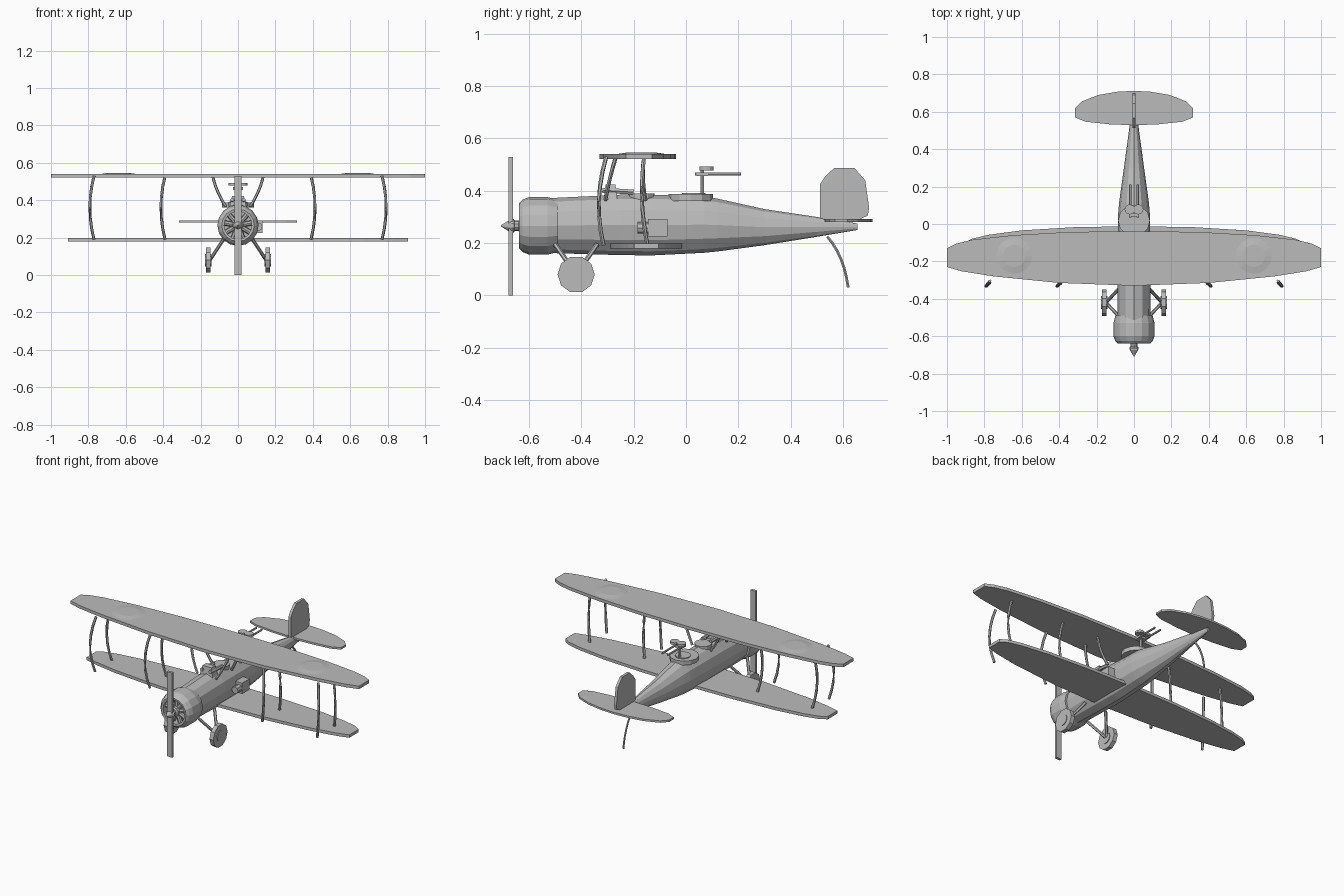
import bpy, bmesh, math
from mathutils import Vector, Matrix

if "Cube" in bpy.data.objects:
    bpy.data.objects.remove(bpy.data.objects["Cube"])

grey = bpy.data.materials.new("plain grey")
grey.diffuse_color = (0.5, 0.5, 0.5, 1)
grey.use_nodes = True
grey.node_tree.nodes["Principled BSDF"].inputs["Base Color"].default_value = grey.diffuse_color


def finish(name, bm):
    bmesh.ops.recalc_face_normals(bm, faces=bm.faces)
    me = bpy.data.meshes.new(name)
    bm.to_mesh(me)
    bm.free()
    me.materials.append(grey)
    ob = bpy.data.objects.new(name, me)
    bpy.context.collection.objects.link(ob)
    return ob


def loft(name, stations, n=12):
    """Elliptical rings along y: (y, top z, bottom z, half width)."""
    bm = bmesh.new()
    rings = []
    for y, top, bot, w in stations:
        c, h = (top + bot) / 2, (top - bot) / 2
        rings.append([bm.verts.new((w * math.sin(math.tau * i / n), y,
                                    c + h * math.cos(math.tau * i / n))) for i in range(n)])
    for a, b in zip(rings, rings[1:]):
        for i in range(n):
            j = (i + 1) % n
            bm.faces.new((a[i], a[j], b[j], b[i]))
    bm.faces.new(rings[0])
    bm.faces.new(rings[-1])
    return finish(name, bm)


def lathe(name, profile, cz=0.266, n=12):
    return loft(name, [(y, cz + r, cz - r, r) for y, r in profile], n)


def slab(name, outline, thickness, axis):
    """Extrude a flat outline along an axis."""
    bm = bmesh.new()
    f = bm.faces.new([bm.verts.new(p) for p in outline])
    ext = bmesh.ops.extrude_face_region(bm, geom=[f])
    vs = [g for g in ext["geom"] if isinstance(g, bmesh.types.BMVert)]
    bmesh.ops.translate(bm, vec=Vector(axis) * thickness, verts=vs)
    return finish(name, bm)


def wing(name, half, z, thick):
    """half: points from front centre round the tip to rear centre."""
    left = [(-x, y) for x, y in reversed(half) if x > 0]
    return slab(name, [(x, y, z) for x, y in half + left], thick, (0, 0, 1))


def box(name, lo, hi, taper=1.0):
    bm = bmesh.new()
    bmesh.ops.create_cube(bm, size=1)
    lo, hi = Vector(lo), Vector(hi)
    for v in bm.verts:
        if v.co.z > 0:
            v.co.x *= taper
            v.co.y *= taper
        v.co = (lo + hi) / 2 + v.co * (hi - lo)
    return finish(name, bm)


def disc(name, centre, r, depth, axis="Z", n=12, r2=None, turn=0):
    bm = bmesh.new()
    rot = {"Z": Matrix.Identity(4), "X": Matrix.Rotation(math.pi / 2, 4, "Y"),
           "Y": Matrix.Rotation(math.pi / 2, 4, "X")}[axis]
    bmesh.ops.create_cone(bm, cap_ends=True, segments=n, radius1=r,
                          radius2=r if r2 is None else r2, depth=depth,
                          matrix=Matrix.Translation(centre) @ rot @ Matrix.Rotation(turn, 4, "Z"))
    return finish(name, bm)


def rod(name, pts, r, n=6):
    """Tube through points, bent smoothly when there are three."""
    if len(pts) == 3:
        a, m, b = map(Vector, pts)
        c = 2 * m - (a + b) / 2
        pts = [a * (1 - t) ** 2 + c * 2 * t * (1 - t) + b * t * t for t in [i / 6 for i in range(7)]]
    pts = [Vector(p) for p in pts]
    bm = bmesh.new()
    rings = []
    for i, p in enumerate(pts):
        d = pts[min(i + 1, len(pts) - 1)] - pts[max(i - 1, 0)]
        q = d.to_track_quat("Z", "Y")
        rings.append([bm.verts.new(p + q @ Vector((r * math.cos(math.tau * k / n),
                                                   r * math.sin(math.tau * k / n), 0))) for k in range(n)])
    for a, b in zip(rings, rings[1:]):
        for k in range(n):
            j = (k + 1) % n
            bm.faces.new((a[k], a[j], b[j], b[k]))
    bm.faces.new(rings[0])
    bm.faces.new(rings[-1])
    return finish(name, bm)


# fuselage and hollow engine cowl
loft("fuselage", [(-0.52, .372, .162, .088), (-0.25, .385, .154, .09), (-0.13, .385, .153, .089),
                  (0.07, .378, .163, .084), (0.12, .37, .168, .079), (0.3, .33, .192, .054),
                  (0.5, .30, .224, .027), (0.655, .275, .25, .008)])
lathe("cowl", [(-0.49, .1), (-0.53, .11), (-0.6, .11), (-0.625, .1), (-0.638, .087),
               (-0.636, .074), (-0.58, .074)], n=16)

# radial engine inside the cowl
for i in range(9):
    a = math.tau * i / 9
    d = Vector((math.sin(a), 0, math.cos(a)))
    o = Vector((0, -0.605, 0.266))
    rod("engine_cylinder", [o + d * 0.02, o + d * 0.076], 0.014, 8)

# propeller and spinner
lathe("spinner", [(-0.708, .002), (-0.685, .016), (-0.668, .026), (-0.658, .026),
                  (-0.655, .02), (-0.64, .02), (-0.635, .03), (-0.58, .03)], n=10)
box("propeller", (-.018, -.678, 0), (.018, -.662, .53))

# wings
wing("upper_wing", [(0, -.33), (.4, -.315), (.75, -.28), (.92, -.253), (1, -.23), (1, -.13),
                    (.95, -.105), (.87, -.085), (.65, -.06), (.35, -.043), (0, -.038)], .521, .019)
wing("lower_wing", [(0, -.29), (.36, -.278), (.68, -.247), (.83, -.22), (.91, -.198), (.91, -.105),
                    (.87, -.08), (.78, -.058), (.6, -.034), (.32, -.017), (0, -.012)], .18, .018)
wing("tailplane", [(0, .528), (.13, .533), (.26, .547), (.315, .57), (.315, .618),
                   (.28, .655), (.19, .69), (.09, .707), (0, .712)], .28, .012)

# fin
slab("fin", [(-.008, y, z) for y, z in
             [(.513, .285), (.512, .424), (.53, .452), (.567, .488), (.643, .488), (.685, .44),
              (.7, .336), (.695, .305), (.65, .285)]], .016, (1, 0, 0))

for s in (-1, 1):
    # bowed struts between the wings
    for x in (.39, .77):
        rod("front_strut", [(s * x, -.305, .53), (s * (x + .022), -.333, .36), (s * x, -.315, .19)], .008)
        rod("rear_strut", [(s * x, -.16, .53), (s * (x + .022), -.168, .36), (s * x, -.147, .19)], .008)
    # struts from the body to the upper wing
    rod("front_body_strut", [(s * .135, -.268, .53), (s * .11, -.29, .45), (s * .065, -.308, .365)], .008)
    rod("rear_body_strut", [(s * .135, -.16, .53), (s * .11, -.165, .45), (s * .065, -.155, .365)], .008)
    # landing gear
    for y in (-.5, -.34):
        rod("gear_leg", [(s * .075, y, .195), (s * .15, -.42, .08)], .009)
    disc("wheel", (s * .159, -.42, .08), .071, .026, "X", 10)
    disc("wheel_hub", (s * .159, -.42, .08), .035, .034, "X", 10)
    # thin raised panel on the upper wing
    disc("wing_panel", (s * .64, -.17, .5425), .1, .006, n=16, r2=.06)
    # rear gun barrels and drums
    rod("rear_gun", [(s * .02, .035, .464), (s * .02, .21, .464)], .006)
    disc("gun_drum", (s * .023, .078, .485), .027, .014)
    # forward guns
    rod("forward_gun", [(s * .03, -.32, .402), (s * .03, -.2, .395)], .011)

# cockpit fairing, rear gun ring and post
box("front_fairing", (-.045, -.315, .365), (.045, -.262, .424), .7)
disc("front_cockpit_rim", (0, -.17, .378), .05, .024)
disc("gun_ring", (0, .018, .374), .085, .026)
disc("gun_ring_top", (0, .03, .388), .045, .008)
rod("gun_post", [(0, .062, .375), (0, .062, .48)], .008)
box("gun_mount", (-.028, .04, .456), (.028, .085, .47))

# box on the right side of the body
box("side_box", (.07, -.145, .225), (.13, -.07, .293))
disc("side_box_nozzle", (.108, -.163, .258), .022, .045, "Y", 8)

# tail skid
rod("tail_skid", [(0, .54, .225), (0, .592, .14), (0, .62, .03)], .006)
